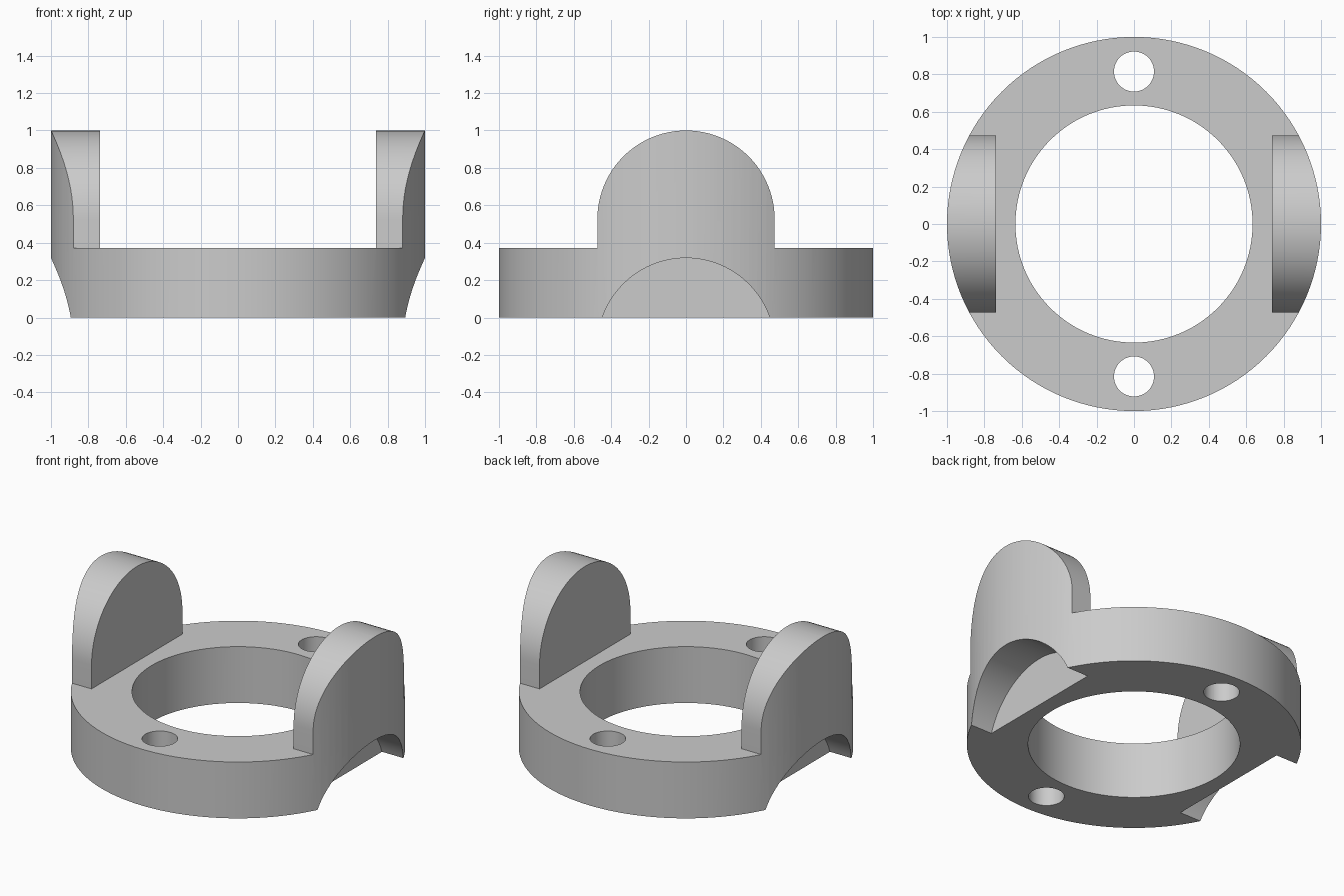
import bpy
import bmesh
from math import cos, sin, pi, radians
from mathutils import Vector

if "Cube" in bpy.data.objects:
    bpy.data.objects.remove(bpy.data.objects["Cube"], do_unlink=True)

RING_TOP = 0.372      # height of the ring
TAB_INNER = 0.738     # inner face of tabs and notches
TAB_RADIUS = 0.474    # rounding of tabs and notches

grey = bpy.data.materials.new("plain grey")
grey.use_nodes = True
colour = (0.6, 0.6, 0.6, 1)
grey.diffuse_color = colour
grey.node_tree.nodes["Principled BSDF"].inputs["Base Color"].default_value = colour


def prism(name, outline, offset):
    """Extrude a closed outline of 3D points along an offset."""
    bm = bmesh.new()
    face = bm.faces.new([bm.verts.new(p) for p in outline])
    moved = bmesh.ops.extrude_face_region(bm, geom=[face])["geom"]
    bmesh.ops.translate(bm, vec=Vector(offset),
                        verts=[v for v in moved if isinstance(v, bmesh.types.BMVert)])
    bmesh.ops.recalc_face_normals(bm, faces=bm.faces)
    mesh = bpy.data.meshes.new(name)
    bm.to_mesh(mesh)
    bm.free()
    mesh.materials.append(grey)
    obj = bpy.data.objects.new(name, mesh)
    bpy.context.collection.objects.link(obj)
    return obj


def arc(radius, centre, start, end, steps):
    return [(centre[0] + radius * cos(start + (end - start) * i / steps),
             centre[1] + radius * sin(start + (end - start) * i / steps))
            for i in range(steps + 1)]


def cylinder(name, radius, y, bottom, top, sides):
    outline = [(u, v, bottom) for u, v in arc(radius, (0, y), 0, 2 * pi, sides)[:-1]]
    return prism(name, outline, (0, 0, top - bottom))


def side_prism(name, outline, x0, x1):
    return prism(name, [(x0, u, v) for u, v in outline], (x1 - x0, 0, 0))


# Solid blank that the ring and tabs are cut from
body = cylinder("ring_with_tabs", 1, 0, 0, 1.1, 128)

# Open space between the tabs
box = [(-1.2, RING_TOP), (1.2, RING_TOP), (1.2, 1.3), (-1.2, 1.3)]
cutters = [side_prism("middle_cutter", box, -TAB_INNER, TAB_INNER)]

# Space around the rounded tabs
arch = arc(TAB_RADIUS, (0, 1 - TAB_RADIUS), pi, 0, 48)
around = ([(-1.2, RING_TOP), (-TAB_RADIUS, RING_TOP)] + arch
          + [(TAB_RADIUS, RING_TOP), (1.2, RING_TOP), (1.2, 1.3), (-1.2, 1.3)])
cutters.append(side_prism("tab_outline_cutter", around, -1.2, 1.2))

# Rounded notches under the tabs
for side, x in (("left", 1), ("right", -1)):
    notch = arc(TAB_RADIUS, (0, 0.318 - TAB_RADIUS), 0, 2 * pi, 96)[:-1]
    cutters.append(side_prism(side + "_notch_cutter", notch, x * TAB_INNER, x * 1.2))

# Central bore and the two screw holes
cutters.append(cylinder("bore_cutter", 0.634, 0, -0.2, 1.3, 96))
for place, y in (("front", -0.815), ("back", 0.815)):
    cutters.append(cylinder(place + "_hole_cutter", 0.107, y, -0.2, 1.3, 48))

bpy.ops.object.select_all(action="DESELECT")
bpy.context.view_layer.objects.active = body
body.select_set(True)
for cutter in cutters:
    mod = body.modifiers.new(cutter.name, "BOOLEAN")
    mod.operation = "DIFFERENCE"
    mod.solver = "EXACT"
    mod.object = cutter
    bpy.ops.object.modifier_apply(modifier=mod.name)
for cutter in cutters:
    bpy.data.objects.remove(cutter, do_unlink=True)

bpy.ops.object.shade_smooth_by_angle(angle=radians(30))
